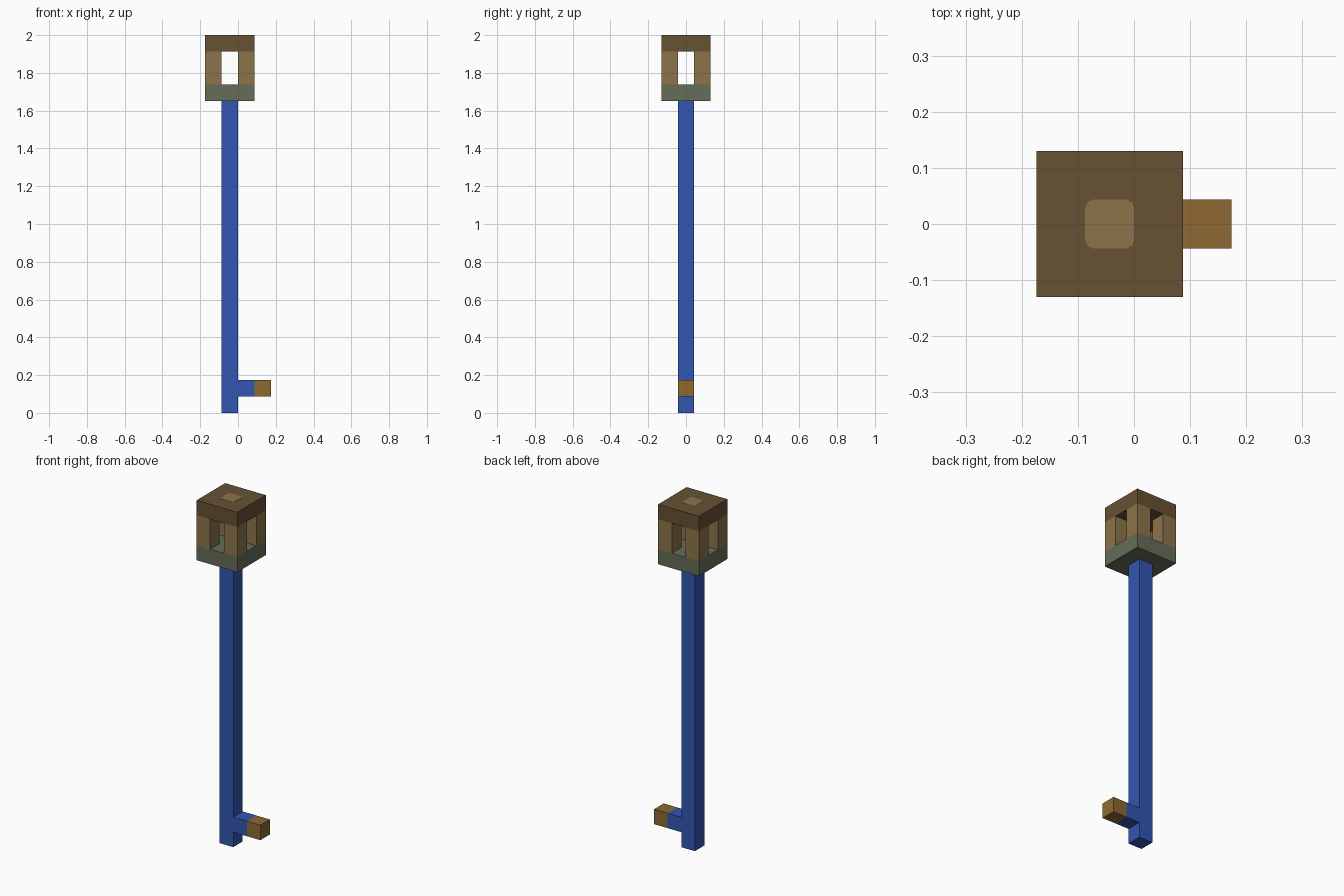
import bpy
import bmesh

cube = bpy.data.objects.get("Cube")
if cube:
    bpy.data.objects.remove(cube, do_unlink=True)

U = 2 / 23      # one block; the model is 23 blocks tall
CX = -U / 2     # axis of the pole and lantern


def material(name, rgb):
    mat = bpy.data.materials.new(name)
    mat.use_nodes = True
    mat.diffuse_color = (*rgb, 1)
    bsdf = mat.node_tree.nodes["Principled BSDF"]
    bsdf.inputs["Base Color"].default_value = (*rgb, 1)
    bsdf.inputs["Roughness"].default_value = 0.9
    return mat


blue = material("blue", (0.033, 0.093, 0.445))
ochre = material("ochre", (0.27, 0.141, 0.032))
moss = material("grey green", (0.13, 0.153, 0.098))
tan = material("tan wood", (0.262, 0.174, 0.07))
brown = material("dark wood", (0.136, 0.082, 0.034))


def box(name, mat, center, size):
    """Box with centre and size in blocks, measured from the pole axis."""
    bm = bmesh.new()
    bmesh.ops.create_cube(bm, size=U)
    for v in bm.verts:
        v.co = [c * s for c, s in zip(v.co, size)]
    mesh = bpy.data.meshes.new(name)
    bm.to_mesh(mesh)
    bm.free()
    mesh.materials.append(mat)
    obj = bpy.data.objects.new(name, mesh)
    obj.location = (CX + center[0] * U, center[1] * U, center[2] * U)
    bpy.context.collection.objects.link(obj)
    return obj


# Pole and side peg
box("pole", blue, (0, 0, 9.5), (1, 1, 19))
box("peg_arm", blue, (1, 0, 1.5), (1, 1, 1))
box("peg_tip", ochre, (2, 0, 1.5), (1, 1, 1))

# Open cage: floor, four corner posts, roof
box("cage_floor", moss, (0, 0, 19.5), (3, 3, 1))
for side, sx in (("right", -1), ("left", 1)):
    for end, sy in (("front", -1), ("back", 1)):
        box(f"{end}_{side}_post", tan, (sx, sy, 21), (1, 1, 2))
box("cage_roof", brown, (0, 0, 22.5), (3, 3, 1))

# Thin spot with clipped corners in the middle of the roof
spot = box("roof_spot", tan, (0, 0, 23), (1, 1, 0.02))
bm = bmesh.new()
bm.from_mesh(spot.data)
corners = [e for e in bm.edges if abs(e.verts[0].co.z - e.verts[1].co.z) > 0.001]
bmesh.ops.bevel(bm, geom=corners, offset=0.014, segments=2, profile=0.5,
                affect='EDGES')
bm.to_mesh(spot.data)
bm.free()
